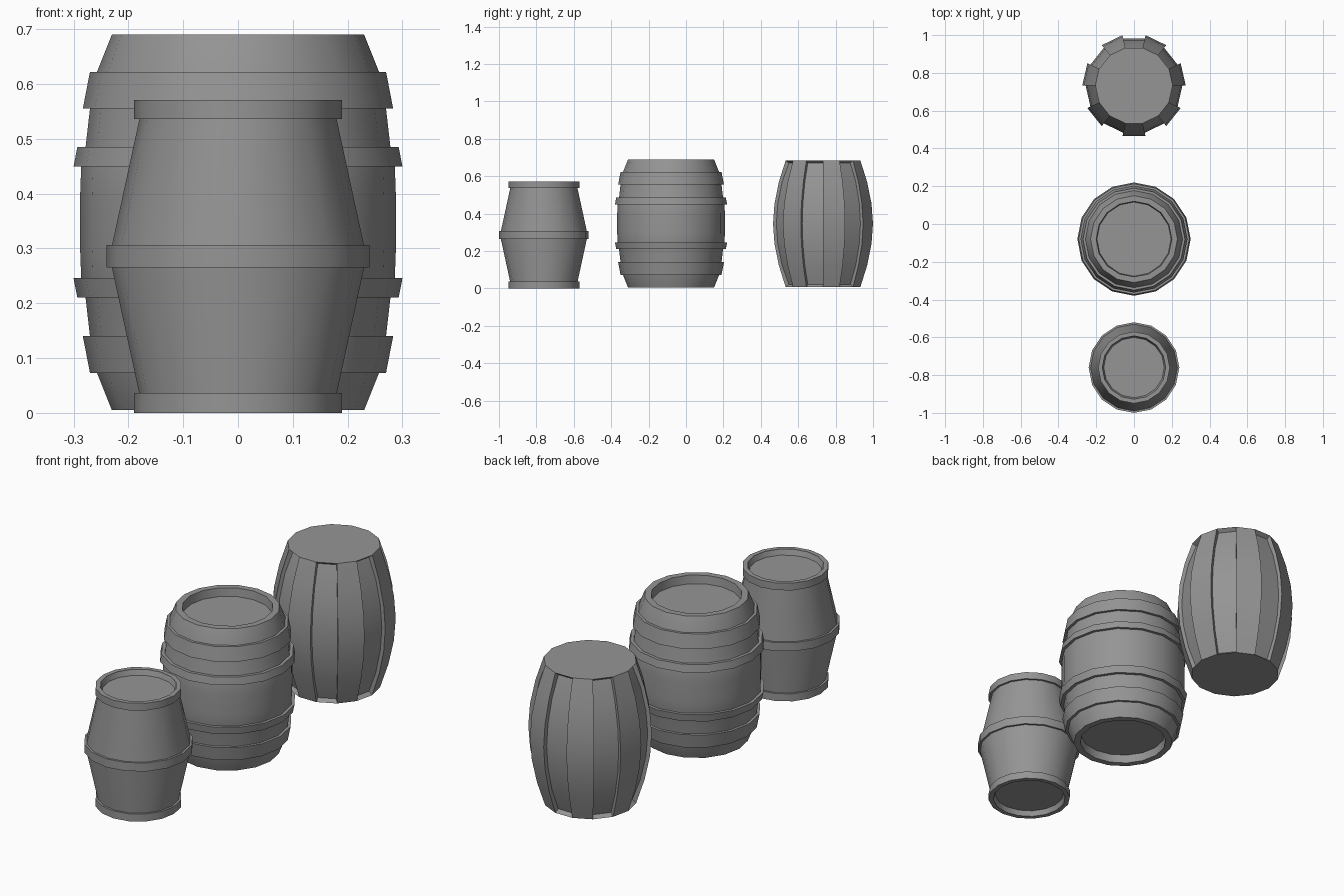
import bpy, bmesh, math

if "Cube" in bpy.data.objects:
    bpy.data.objects.remove(bpy.data.objects["Cube"], do_unlink=True)

GREY = (0.3, 0.3, 0.3, 1.0)
grey = bpy.data.materials.new("plain grey")
grey.use_nodes = True
grey.diffuse_color = GREY
grey.node_tree.nodes["Principled BSDF"].inputs["Base Color"].default_value = GREY


def finish(name, bm, y):
    """Turn a bmesh into a smooth shaded object with sharp corners."""
    bmesh.ops.recalc_face_normals(bm, faces=bm.faces)
    mesh = bpy.data.meshes.new(name)
    bm.to_mesh(mesh)
    bm.free()
    mesh.materials.append(grey)
    obj = bpy.data.objects.new(name, mesh)
    obj.location.y = y
    bpy.context.collection.objects.link(obj)
    bpy.ops.object.select_all(action='DESELECT')
    obj.select_set(True)
    bpy.context.view_layer.objects.active = obj
    bpy.ops.object.shade_smooth_by_angle(angle=math.radians(30))


def ring(bm, r, z, sides):
    return [bm.verts.new((r * math.cos(math.tau * i / sides),
                          r * math.sin(math.tau * i / sides), z))
            for i in range(sides)]


def revolve(name, profile, y, closed=False, sides=16):
    """Spin (radius, height) points; open profiles get flat end caps."""
    bm = bmesh.new()
    rings = [ring(bm, r, z, sides) for r, z in profile]
    pairs = list(zip(rings, rings[1:]))
    if closed:
        pairs.append((rings[-1], rings[0]))
    else:
        bm.faces.new(rings[0])
        bm.faces.new(rings[-1])
    for a, b in pairs:
        for i in range(sides):
            j = (i + 1) % sides
            bm.faces.new((a[i], a[j], b[j], b[i]))
    finish(name, bm, y)


def hoop(name, y, inner, r0, z0, r1, z1):
    revolve(name, [(inner, z0), (r0, z0), (r1, z1), (inner, z1)], y, closed=True)


# Small barrel: straight tapered body with recessed ends and three hoops
Y = -0.76
revolve("small_barrel_body",
        [(0.16, 0.025), (0.168, 0.002), (0.18, 0.002), (0.18, 0.035),
         (0.23, 0.265), (0.23, 0.305), (0.18, 0.535), (0.18, 0.568),
         (0.168, 0.568), (0.16, 0.545)], Y)
hoop("small_barrel_bottom_hoop", Y, 0.168, 0.19, 0, 0.19, 0.036)
hoop("small_barrel_middle_hoop", Y, 0.22, 0.24, 0.265, 0.24, 0.306)
hoop("small_barrel_top_hoop", Y, 0.168, 0.19, 0.536, 0.19, 0.571)

# Large barrel: bulging body mirrored about its middle, four hoops
Y, MID = -0.08, 0.3475
half = [(0.196, 0.045), (0.2, 0.005), (0.23, 0.005), (0.258, 0.075),
        (0.27, 0.14), (0.278, 0.21), (0.286, 0.245), (0.288, 0.3)]
mirrored = [(r, 2 * MID - z) for r, z in reversed(half)]
revolve("large_barrel_body", half + mirrored, Y)
for side in ("lower", "upper"):
    for kind, inner, r0, z0, r1, z1 in (("outer", 0.25, 0.27, 0.073, 0.283, 0.14),
                                        ("inner", 0.27, 0.293, 0.21, 0.3, 0.246)):
        if side == "upper":
            z0, z1 = 2 * MID - z0, 2 * MID - z1
        hoop(f"large_barrel_{side}_{kind}_hoop", Y, inner, r0, z0, r1, z1)

# Staved barrel: fourteen columns, every second one sunk between its neighbours
SIDES, SINK = 14, 0.018
LOW, HIGH = 0.008, 0.684
levels = [(0.205, 0), (0.242, 0.17), (0.266, 0.34), (0.274, 0.5),
          (0.266, 0.66), (0.242, 0.83), (0.205, 1)]
bm = bmesh.new()
outer = [ring(bm, r, LOW + t * (HIGH - LOW), SIDES) for r, t in levels]
bm.faces.new(outer[0])
bm.faces.new(outer[-1])
for i in range(SIDES):
    j = (i + 1) % SIDES
    left, right = [v[i] for v in outer], [v[j] for v in outer]
    if i % 2:
        # Sunk column with side walls and a lip at each end
        sunk = []
        for edge in (left, right):
            inner = []
            for v in edge:
                k = 1 - SINK / math.hypot(v.co.x, v.co.y)
                z = min(max(v.co.z, LOW + 0.014), HIGH - 0.014)
                inner.append(bm.verts.new((v.co.x * k, v.co.y * k, z)))
            for n in range(len(edge) - 1):
                bm.faces.new((edge[n], edge[n + 1], inner[n + 1], inner[n]))
            sunk.append(inner)
        for n in (0, -1):
            bm.faces.new((left[n], right[n], sunk[1][n], sunk[0][n]))
        left, right = sunk
    for n in range(len(left) - 1):
        bm.faces.new((left[n], right[n], right[n + 1], left[n + 1]))
finish("staved_barrel", bm, 0.7325)
